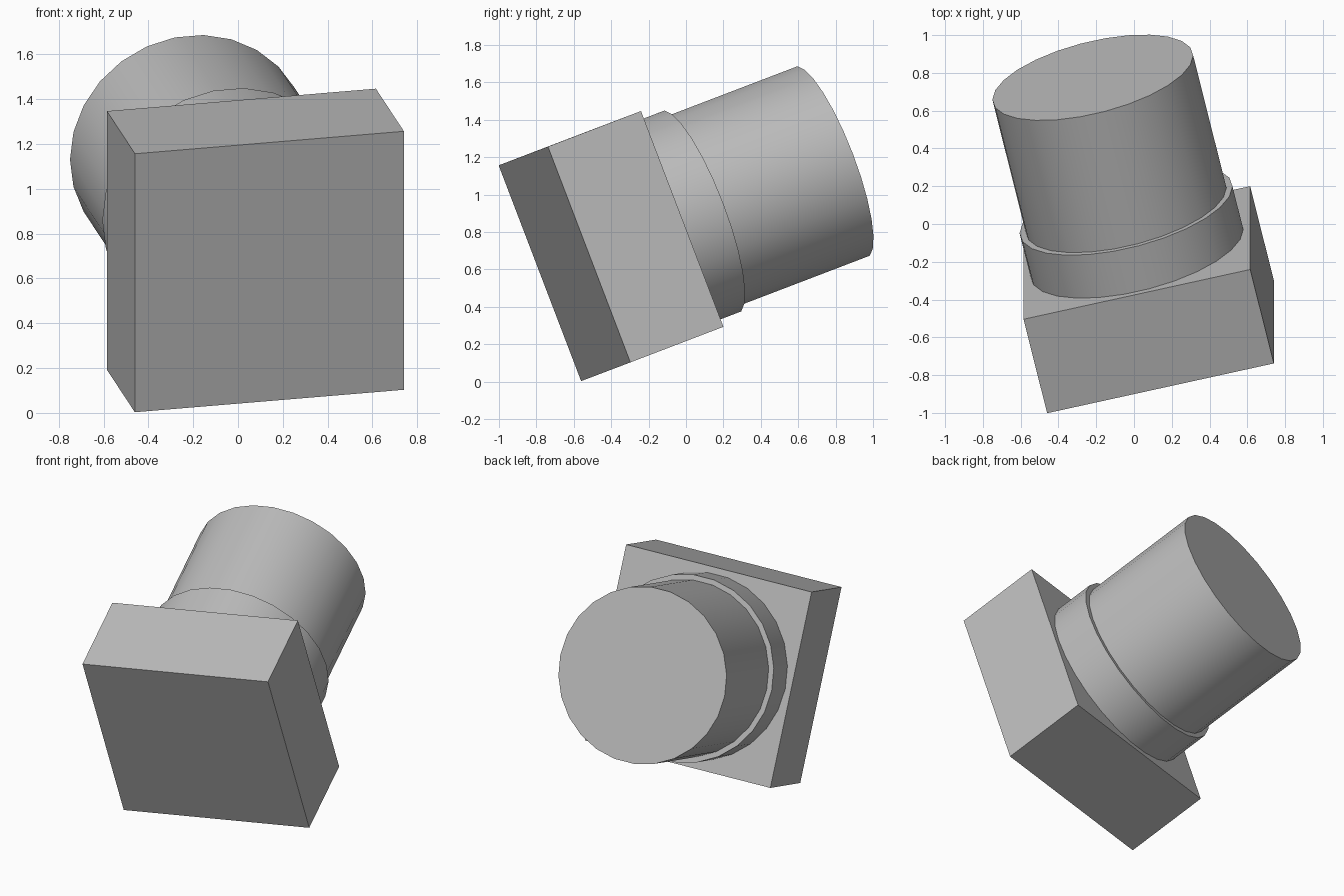
import bpy
from mathutils import Matrix, Vector

if "Cube" in bpy.data.objects:
    bpy.data.objects.remove(bpy.data.objects["Cube"])

# Tilted frame: u runs across the block, v up its face, w along the barrel
w = Vector((-0.2287, 0.9094, 0.3477)).normalized()
u = Vector((0.9735, 0.2134, 0.0811))
u = (u - w * u.dot(w)).normalized()
v = w.cross(u)
origin = Vector((0.015, -0.152, 0.82))   # centre of the block's back face
frame = Matrix.Translation(origin) @ Matrix((u, v, w)).transposed().to_4x4()

grey = bpy.data.materials.new("plain_grey")
grey.diffuse_color = (0.5, 0.5, 0.5, 1)
grey.use_nodes = True
grey.node_tree.nodes["Principled BSDF"].inputs["Base Color"].default_value = grey.diffuse_color


def finish(name, start, end):
    ob = bpy.context.object
    ob.name = name
    ob.data.materials.append(grey)
    ob.matrix_world = frame @ Matrix.Translation((0, 0, (start + end) / 2))
    return ob


def cylinder(name, radius, start, end):
    bpy.ops.mesh.primitive_cylinder_add(vertices=26, radius=radius, depth=end - start)
    ob = bpy.context.object
    # put a vertex on the u axis
    ob.data.transform(Matrix.Rotation(1.5707963, 4, 'Z'))
    bpy.ops.object.shade_smooth_by_angle(angle=0.6)
    finish(name, start, end)


# Square block
bpy.ops.mesh.primitive_cube_add(size=1)
bpy.context.object.data.transform(Matrix.Diagonal((1.233, 1.235, 0.547, 1)))
finish("block", -0.547, 0)

# Collar and barrel
cylinder("collar", 0.579, 0, 0.25)
cylinder("barrel", 0.546, 0.25, 1.02)
